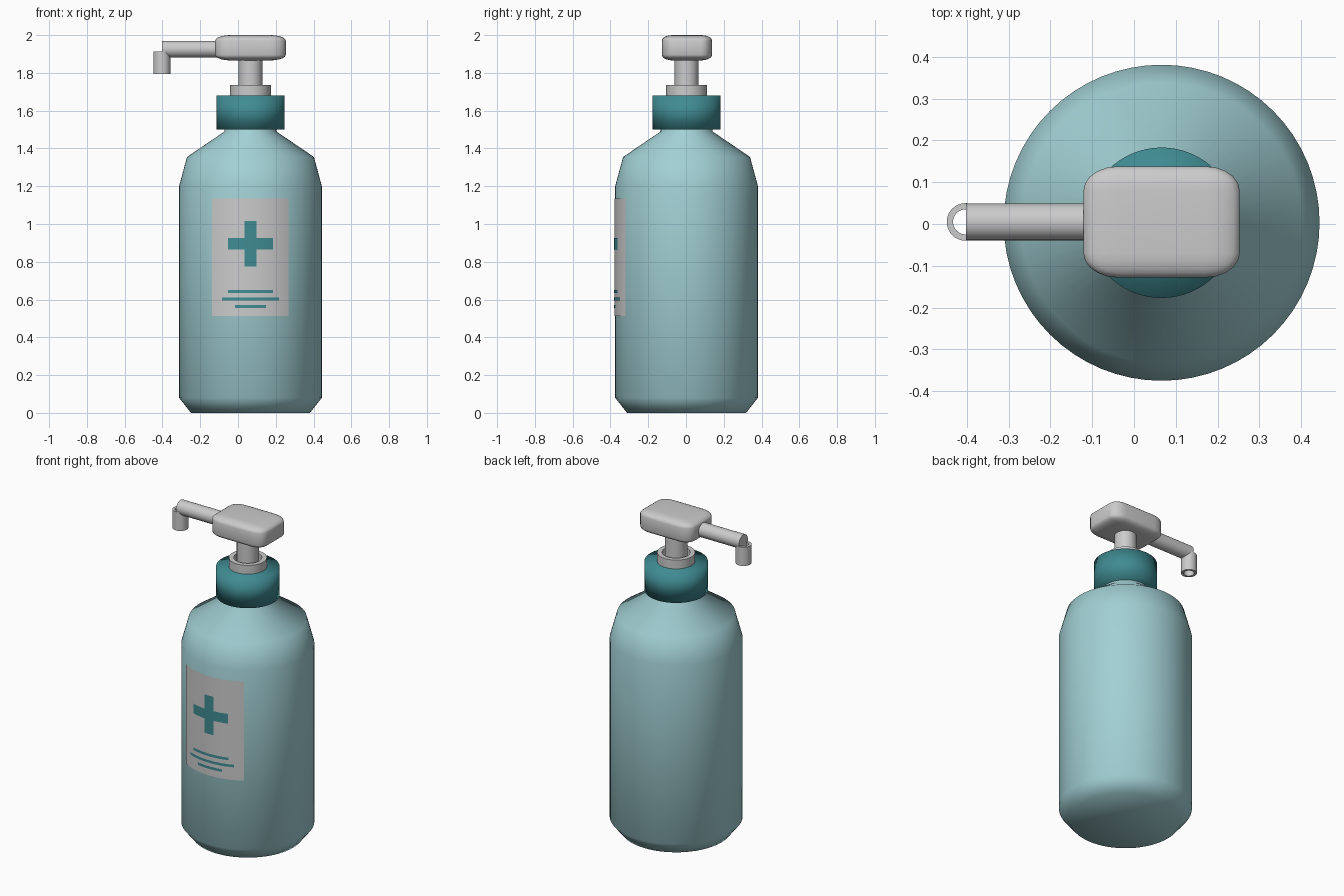
import bpy, bmesh, math
from mathutils import Matrix, Vector

if "Cube" in bpy.data.objects:
    bpy.data.objects.remove(bpy.data.objects["Cube"])

CX, CY = 0.066, 0.003      # bottle axis
R = 0.378                  # body radius


def colour(name, rgb):
    m = bpy.data.materials.new(name)
    m.diffuse_color = (*rgb, 1)
    m.use_nodes = True
    m.node_tree.nodes["Principled BSDF"].inputs["Base Color"].default_value = m.diffuse_color
    return m


aqua = colour("aqua", (0.36, 0.63, 0.66))
teal = colour("teal", (0.05, 0.26, 0.29))


def finish(name, bm, mat=None, smooth=True):
    bmesh.ops.recalc_face_normals(bm, faces=bm.faces)
    me = bpy.data.meshes.new(name)
    bm.to_mesh(me)
    bm.free()
    ob = bpy.data.objects.new(name, me)
    bpy.context.collection.objects.link(ob)
    for p in me.polygons:
        p.use_smooth = smooth
    if mat:
        me.materials.append(mat)
    return ob


def lathe(name, profile, mat=None, matrix=None, steps=64, closed=False):
    """Spin (radius, height) points about z, then place the result."""
    bm = bmesh.new()
    vs = [bm.verts.new((r, 0, z)) for r, z in profile]
    es = [bm.edges.new(pair) for pair in zip(vs, vs[1:])]
    if closed:
        es.append(bm.edges.new((vs[-1], vs[0])))
    bmesh.ops.spin(bm, geom=vs + es, cent=(0, 0, 0), axis=(0, 0, 1),
                   angle=math.tau, steps=steps)
    bmesh.ops.remove_doubles(bm, verts=bm.verts, dist=1e-5)
    bm.transform(matrix or Matrix.Translation((CX, CY, 0)))
    return finish(name, bm, mat)


def sharp_edges(ob):
    bpy.ops.object.select_all(action='DESELECT')
    ob.select_set(True)
    bpy.context.view_layer.objects.active = ob
    bpy.ops.object.shade_smooth_by_angle(angle=math.radians(35))


def patch(name, x0, x1, z0, z1, radius, mat=None, n=16):
    """Curved sheet wrapped on the front of the bottle, x relative to the axis."""
    bm = bmesh.new()
    a0, a1 = math.asin(x0 / radius), math.asin(x1 / radius)
    cols = []
    for i in range(n + 1):
        a = a0 + (a1 - a0) * i / n
        x, y = CX + radius * math.sin(a), CY - radius * math.cos(a)
        cols.append((bm.verts.new((x, y, z0)), bm.verts.new((x, y, z1))))
    for (a, b), (c, d) in zip(cols, cols[1:]):
        bm.faces.new((a, c, d, b))
    ob = finish(name, bm, mat)
    for p in ob.data.polygons:      # sheets face outwards
        if p.normal.y > 0:
            p.flip()
    return ob


# Bottle body and screw cap
lathe("bottle_body", [(0, 0), (0.315, 0), (R, 0.08), (R, 1.2), (0.336, 1.355),
                      (0.137, 1.49), (0.137, 1.56), (0, 1.56)], aqua)
lathe("screw_cap", [(0, 1.5), (0.18, 1.5), (0.18, 1.68), (0, 1.68)], teal)

# Pump collar (open ring) and stem
sharp_edges(lathe("pump_collar", [(0.08, 1.67), (0.108, 1.67), (0.108, 1.735),
                                  (0.08, 1.735)], closed=True))
sharp_edges(lathe("pump_stem", [(0, 1.66), (0.063, 1.66), (0.063, 1.89), (0, 1.89)],
                  steps=32))

# Rounded pump head
bm = bmesh.new()
bmesh.ops.create_cube(bm, size=1)
bmesh.ops.bevel(bm, geom=bm.edges[:], offset=0.22, segments=5, profile=0.5,
                affect='EDGES')
bm.transform(Matrix.Translation((CX, 0.005, 1.933)) @
             Matrix.Diagonal((0.374, 0.266, 0.134, 1)))
finish("pump_head", bm)

# Spout arm and hollow nozzle tip
sharp_edges(lathe("spout_arm", [(0, 0), (0.044, 0), (0.044, 0.32), (0, 0.32)], steps=32,
                  matrix=Matrix.Translation((-0.402, 0.005, 1.926)) @
                  Matrix.Rotation(math.pi / 2, 4, 'Y')))
sharp_edges(lathe("nozzle_tip", [(0.03, 1.795), (0.045, 1.795), (0.045, 1.912),
                                 (0.03, 1.912)], closed=True, steps=32,
                  matrix=Matrix.Translation((-0.403, 0.005, 0))))

# Label with cross and three printed lines
patch("label", -0.204, 0.201, 0.513, 1.135, R + 0.003, n=24)
patch("cross_upright", -0.032, 0.032, 0.775, 1.015, R + 0.007, teal)
patch("cross_bar", -0.12, 0.118, 0.864, 0.925, R + 0.006, teal)
for i, (half, z) in enumerate([(0.12, 0.643), (0.15, 0.602), (0.083, 0.564)]):
    patch(f"label_line_{i + 1}", -half, half, z - 0.008, z + 0.008, R + 0.006, teal)
